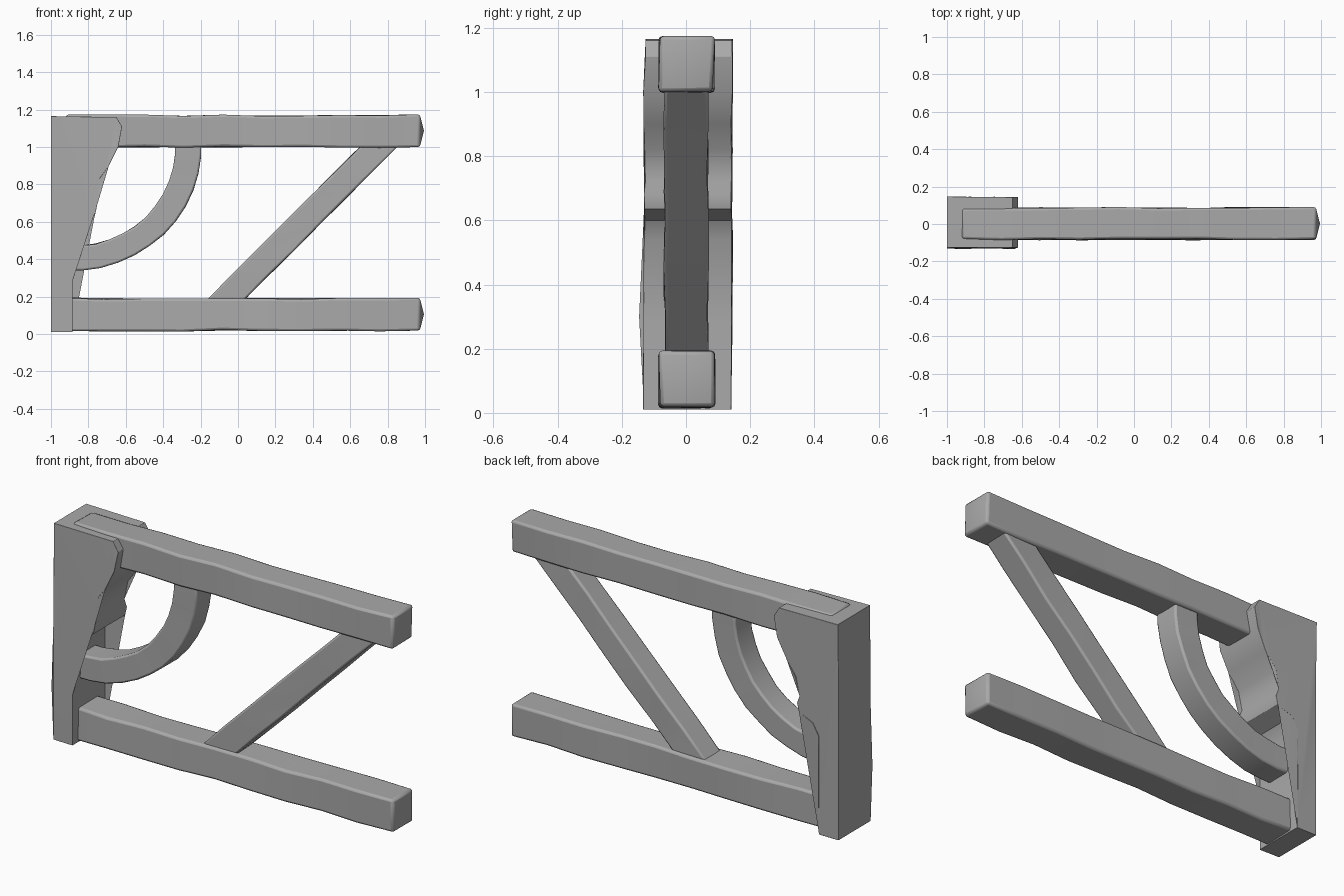
import bpy, bmesh, math, random
from mathutils import Vector

random.seed(4)
cube = bpy.data.objects.get("Cube")
if cube:
    bpy.data.objects.remove(cube)

wood = bpy.data.materials.new("weathered grey")
wood.use_nodes = True
GREY = (0.4, 0.4, 0.4, 1)
wood.diffuse_color = GREY
wood.node_tree.nodes["Principled BSDF"].inputs["Base Color"].default_value = GREY


def finish(bm, name, bevel):
    """Turn a bmesh into a bevelled object with softened shading."""
    bmesh.ops.recalc_face_normals(bm, faces=bm.faces)
    mesh = bpy.data.meshes.new(name)
    bm.to_mesh(mesh)
    bm.free()
    mesh.materials.append(wood)
    obj = bpy.data.objects.new(name, mesh)
    bpy.context.collection.objects.link(obj)
    mod = obj.modifiers.new("worn edges", "BEVEL")
    mod.width, mod.segments = bevel, 2
    mod.limit_method, mod.angle_limit = "ANGLE", math.radians(40)
    bpy.ops.object.select_all(action="DESELECT")
    obj.select_set(True)
    bpy.context.view_layer.objects.active = obj
    bpy.ops.object.shade_smooth_by_angle(angle=math.radians(35))
    return obj


def timber(name, pairs, y0, y1, wobble=0.005, bevel=0.01, crown=0):
    """Square timber through (lower, upper) x-z edge pairs, hewn unevenly."""
    bm = bmesh.new()
    rings = []
    for low, high in pairs:
        ring = []
        for (x, z), y in ((low, y0), (low, y1), (high, y1), (high, y0)):
            dy, dz = (random.uniform(-wobble, wobble) for _ in range(2))
            ring.append(bm.verts.new((x, y + dy, z + dz)))
        rings.append(ring)
    for a, b in zip(rings, rings[1:]):
        for i in range(4):
            j = (i + 1) % 4
            bm.faces.new((a[i], a[j], b[j], b[i]))
    bm.faces.new(rings[0])
    end = rings[-1]
    if crown:
        # rough-cut end, slightly domed
        mid = sum((v.co for v in end), Vector()) / 4 + Vector((crown, 0, 0))
        tip = bm.verts.new(mid)
        for i in range(4):
            bm.faces.new((end[i], end[(i + 1) % 4], tip))
    else:
        bm.faces.new(end)
    return finish(bm, name, bevel)


def lerp(a, b, t):
    return tuple(p + (q - p) * t for p, q in zip(a, b))


# Horizontal beams
for name, x0, z0, z1 in (("top_beam", -0.92, 1.0, 1.17), ("bottom_beam", -0.93, 0.018, 0.19)):
    stations = [x0 + (0.972 - x0) * i / 9 for i in range(10)]
    timber(name, [((x, z0), (x, z1)) for x in stations], -0.083, 0.087,
           bevel=0.012, crown=0.022)

# Straight diagonal brace, with ends sunk into the beams
steps = [i / 6 for i in range(7)]
timber("diagonal_brace",
       [(lerp((0.02, 0.17), (0.88, 1.03), t), lerp((-0.18, 0.17), (0.68, 1.03), t))
        for t in steps], -0.068, 0.068, wobble=0.004)

# Quarter-round brace between post and top beam
arc = []
for i in range(13):
    a = math.radians(-94 + 98 * i / 12)
    c, s = math.cos(a), math.sin(a)
    arc.append(((-0.88 + 0.685 * c, 1.0 + 0.66 * s), (-0.88 + 0.545 * c, 1.0 + 0.53 * s)))
timber("curved_brace", arc, -0.068, 0.068, wobble=0.003)

# Post with a stepped corbel head, extruded from its side outline
outline = [(-1, 0.01), (-0.885, 0.01), (-0.885, 0.28), (-0.885, 0.54), (-0.85, 0.6),
           (-0.765, 0.635), (-0.755, 0.68), (-0.77, 0.72), (-0.75, 0.82),
           (-0.69, 0.9), (-0.64, 1.0), (-0.62, 1.11), (-0.65, 1.16), (-1, 1.165),
           (-1, 0.86), (-1, 0.63), (-1, 0.3)]
bm = bmesh.new()
sides = []
for y in (-0.13, 0.143):
    sides.append([bm.verts.new((x, y + random.uniform(-0.004, 0.004), z)) for x, z in outline])
for i in range(len(outline)):
    j = (i + 1) % len(outline)
    bm.faces.new((sides[0][i], sides[0][j], sides[1][j], sides[1][i]))
for side in sides:
    bm.faces.new(side)
sides[0][-1].co.y -= 0.014  # chipped edge near the foot
bmesh.ops.triangulate(bm, faces=[f for f in bm.faces if len(f.verts) > 4])
finish(bm, "corbel_post", 0.01)
